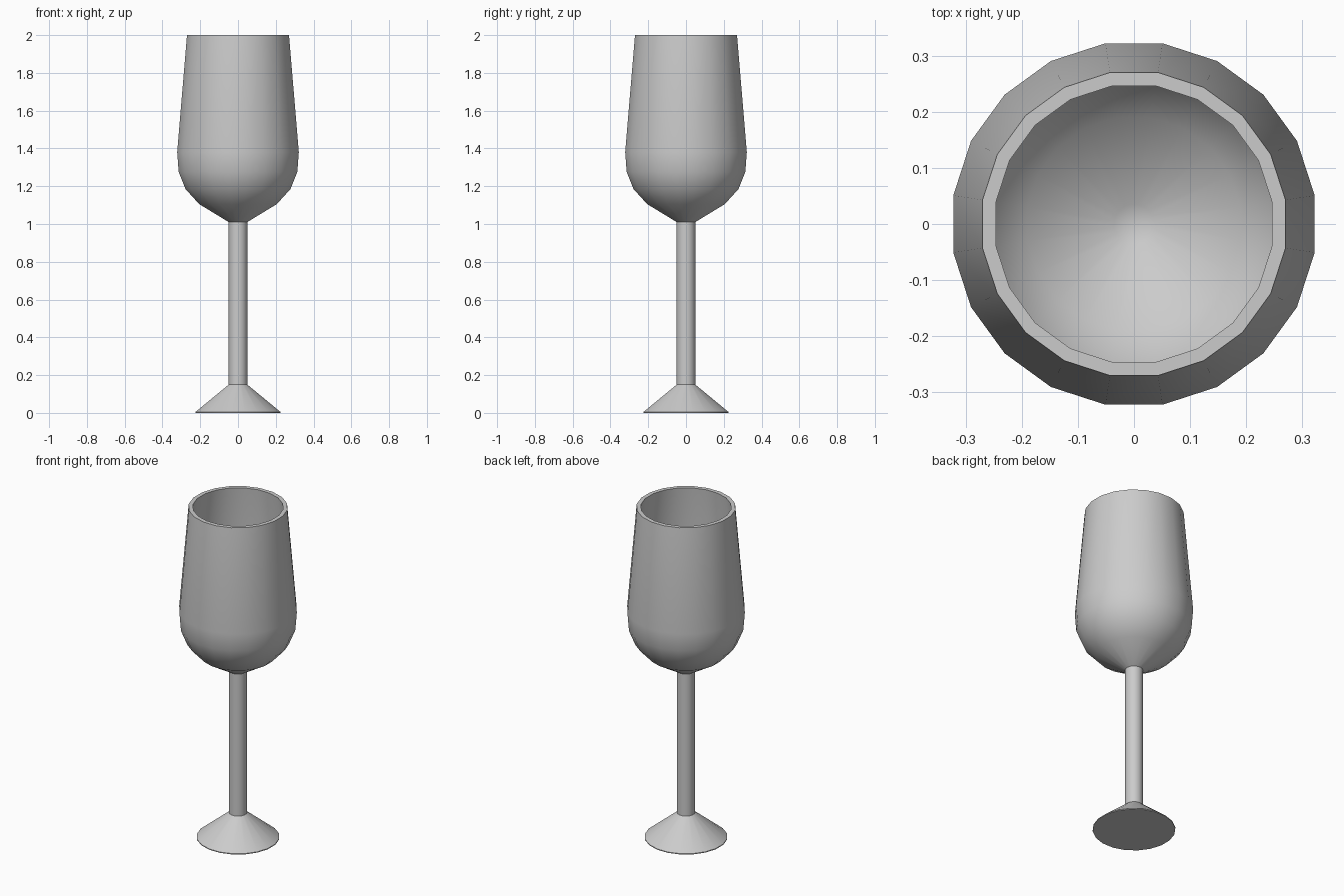
import bpy, bmesh, math

if "Cube" in bpy.data.objects:
    bpy.data.objects.remove(bpy.data.objects["Cube"])

SIDES = 20
SCALE = 1 / math.cos(math.pi / SIDES)  # profile radii are measured across the flats


def lathe(name, profile):
    """Revolve (radius, z) points about z; zero radius becomes a single pole."""
    bm = bmesh.new()
    rings = []
    for r, z in profile:
        if r == 0:
            rings.append([bm.verts.new((0, 0, z))] * SIDES)
        else:
            angles = [2 * math.pi * (i + 0.5) / SIDES for i in range(SIDES)]
            rings.append([bm.verts.new((r * SCALE * math.cos(a), r * SCALE * math.sin(a), z))
                          for a in angles])
    for low, high in zip(rings, rings[1:]):
        for i in range(SIDES):
            j = (i + 1) % SIDES
            corners = list(dict.fromkeys((low[i], low[j], high[j], high[i])))
            bm.faces.new(corners)
    bmesh.ops.recalc_face_normals(bm, faces=bm.faces)
    mesh = bpy.data.meshes.new(name)
    bm.to_mesh(mesh)
    bm.free()
    obj = bpy.data.objects.new(name, mesh)
    bpy.context.collection.objects.link(obj)
    bpy.ops.object.select_all(action='DESELECT')
    obj.select_set(True)
    bpy.context.view_layer.objects.active = obj
    bpy.ops.object.shade_smooth_by_angle(angle=math.radians(30))
    return obj


# Foot, stem and hollow bowl form one continuous surface
foot_and_stem = [(0, 0), (0.225, 0), (0.225, 0.005), (0.049, 0.15), (0.049, 1.01)]
bowl_outside = [(0.205, 1.105), (0.278, 1.185), (0.314, 1.275), (0.322, 1.38), (0.27, 2.0)]
bowl_inside = [(0.246, 2.0), (0.297, 1.38), (0.29, 1.28), (0.257, 1.2),
               (0.19, 1.125), (0.035, 1.035), (0, 1.03)]
lathe("wine_glass", foot_and_stem + bowl_outside + bowl_inside)
